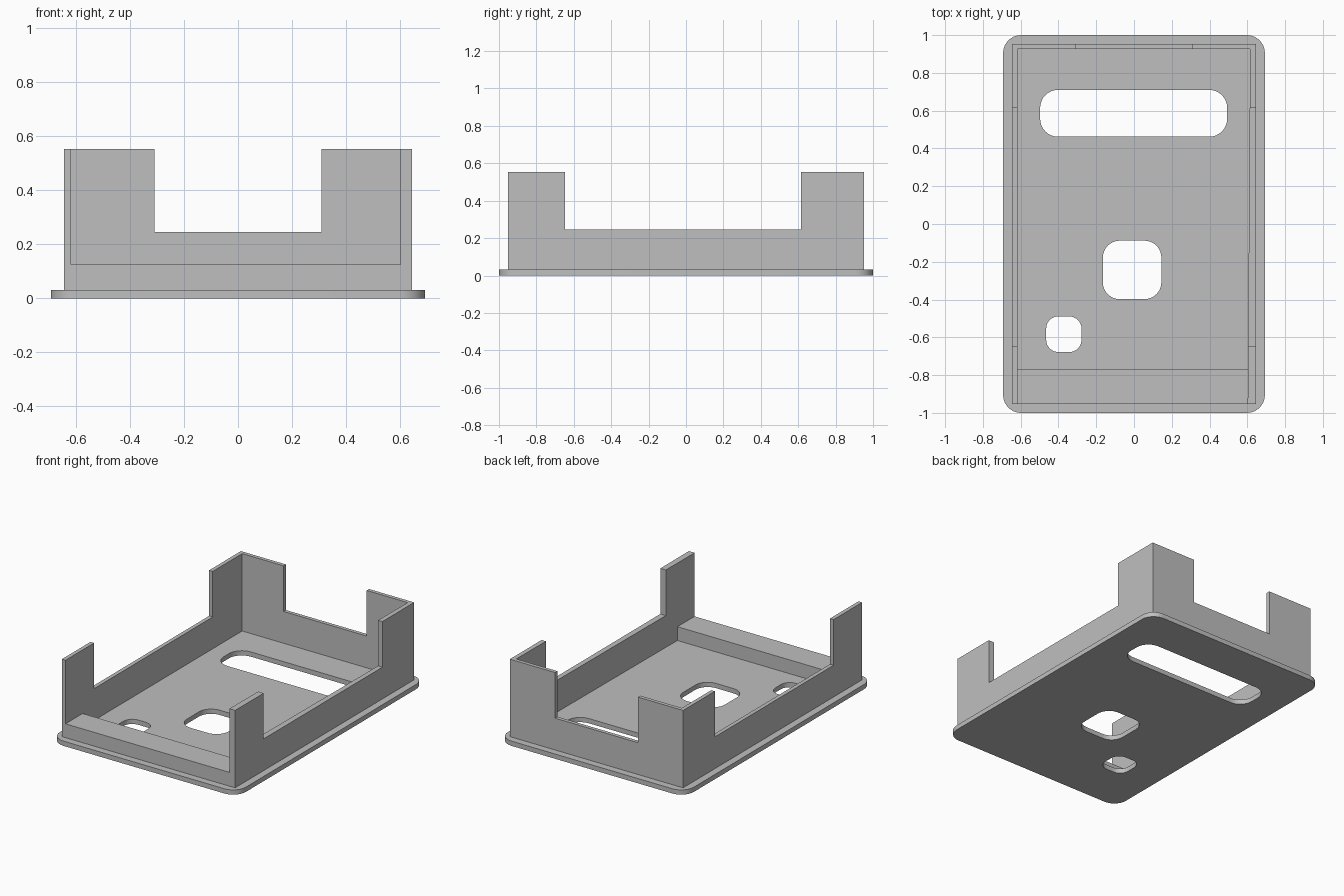
import bpy, bmesh, math

if "Cube" in bpy.data.objects:
    bpy.data.objects.remove(bpy.data.objects["Cube"])

grey = bpy.data.materials.new("plain grey")
grey.diffuse_color = (0.52, 0.52, 0.52, 1)
grey.use_nodes = True
grey.node_tree.nodes["Principled BSDF"].inputs["Base Color"].default_value = grey.diffuse_color

PLATE_TOP, WALL_TOP, NOTCH_Z, LEDGE_Z = 0.032, 0.553, 0.246, 0.125
LEDGE_Y, BACK_Y = -0.77, 0.927


def rounded_rect(x0, x1, y0, y1, r, steps=8):
    """Outline of a rectangle with round corners."""
    corners = [(x1 - r, y1 - r), (x0 + r, y1 - r), (x0 + r, y0 + r), (x1 - r, y0 + r)]
    pts = []
    for i, (cx, cy) in enumerate(corners):
        for k in range(steps + 1):
            a = math.pi / 2 * (i + k / steps)
            pts.append((cx + r * math.cos(a), cy + r * math.sin(a)))
    return pts


def prism(name, plan, z0, z1):
    """Solid raised from a plan outline."""
    bm = bmesh.new()
    base = bm.faces.new([bm.verts.new((x, y, z0)) for x, y in plan])
    top = bmesh.ops.extrude_face_region(bm, geom=[base])["geom"]
    bmesh.ops.translate(bm, vec=(0, 0, z1 - z0),
                        verts=[g for g in top if isinstance(g, bmesh.types.BMVert)])
    bmesh.ops.recalc_face_normals(bm, faces=bm.faces)
    mesh = bpy.data.meshes.new(name)
    bm.to_mesh(mesh)
    bm.free()
    mesh.materials.append(grey)
    obj = bpy.data.objects.new(name, mesh)
    bpy.context.collection.objects.link(obj)
    return obj


def rect(x0, x1, y0, y1):
    return [(x0, y0), (x1, y0), (x1, y1), (x0, y1)]


def cut(obj, cutters):
    """Subtract the cutters one after another, then remove them."""
    bpy.ops.object.select_all(action="DESELECT")
    bpy.context.view_layer.objects.active = obj
    obj.select_set(True)
    for c in cutters:
        c.hide_render = True
        mod = obj.modifiers.new("cut", "BOOLEAN")
        mod.operation, mod.solver, mod.object = "DIFFERENCE", "EXACT", c
        bpy.ops.object.modifier_apply(modifier=mod.name)
        bpy.data.objects.remove(c)


# base plate with three rounded openings
plate = prism("base_plate", rounded_rect(-0.693, 0.693, -1, 1, 0.095), 0, PLATE_TOP)
openings = [
    (-0.497, 0.493, 0.462, 0.710, 0.095),
    (-0.165, 0.145, -0.398, -0.088, 0.09),
    (-0.465, -0.278, -0.678, -0.489, 0.065),
]
cut(plate, [prism("opening_cutter", rounded_rect(*o), -0.1, 0.2) for o in openings])
bpy.ops.object.shade_smooth_by_angle(angle=math.radians(30))


# the right wall thickens slightly towards the front
def right_inner(y):
    return 0.602 + 0.013 * (y + 0.95) / 1.88


def cavity(name, y0, y1, z0):
    plan = [(-0.618, y0), (right_inner(y0), y0), (right_inner(y1), y1), (-0.618, y1)]
    return prism(name, plan, z0, 1)


# three-sided wall with a low front ledge, notched so that the corners stand tall
walls = prism("corner_walls_and_ledge", rect(-0.645, 0.645, -0.952, 0.952), PLATE_TOP, WALL_TOP)
cut(walls, [
    cavity("inside_cutter", LEDGE_Y, BACK_Y, -0.1),
    cavity("front_opening_cutter", -1.1, 0.5, LEDGE_Z),
    prism("side_notch_cutter", rect(-1, 1, -0.648, 0.614), NOTCH_Z, 1.2),
    prism("back_notch_cutter", rect(-0.309, 0.309, 0.5, 1.2), NOTCH_Z, 1.3),
])
